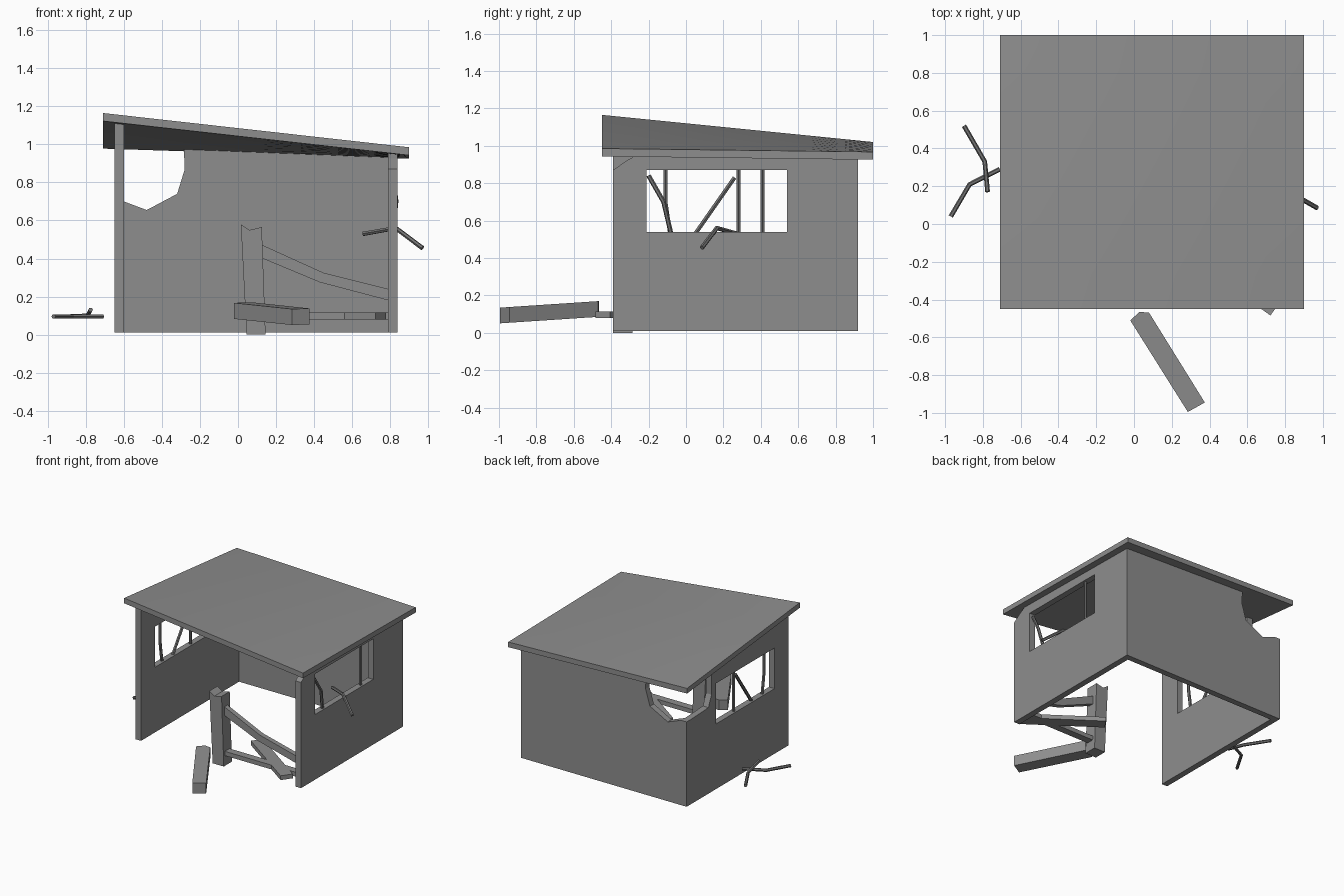
import bpy, bmesh
from mathutils import Vector

if "Cube" in bpy.data.objects:
    bpy.data.objects.remove(bpy.data.objects["Cube"], do_unlink=True)


def make_material(name, value):
    mat = bpy.data.materials.new(name)
    mat.use_nodes = True
    colour = (value, value, value, 1)
    mat.diffuse_color = colour
    mat.node_tree.nodes["Principled BSDF"].inputs["Base Color"].default_value = colour
    return mat


GREY = make_material("plain grey", 0.27)
DARK = make_material("dark metal grey", 0.17)

# Roof extents and corner heights (bilinear, slightly twisted)
X0, X1, Y0, Y1 = -0.71, 0.90, -0.45, 1.0
THICK = 0.042


def roof_top(x, y):
    u, v = (x - X0) / (X1 - X0), (y - Y0) / (Y1 - Y0)
    front = 1.165 + u * (0.985 - 1.165)
    back = 1.02 + u * (0.967 - 1.02)
    return front + v * (back - front)


def wall_top(x, y):
    return roof_top(x, y) - THICK + 0.008


def finish(name, bm, mat=GREY):
    bmesh.ops.recalc_face_normals(bm, faces=bm.faces)
    mesh = bpy.data.meshes.new(name)
    bm.to_mesh(mesh)
    bm.free()
    mesh.materials.append(mat)
    obj = bpy.data.objects.new(name, mesh)
    bpy.context.collection.objects.link(obj)
    return obj


def select(obj):
    bpy.ops.object.select_all(action="DESELECT")
    obj.select_set(True)
    bpy.context.view_layer.objects.active = obj


def prism(name, outline, axis, lo, hi, slope=0.0):
    """Extrude a 2D outline along an axis; slope tilts it in z along y."""
    place = {"x": lambda a, b, t: (t, a, b),
             "y": lambda a, b, t: (a, t, b),
             "z": lambda a, b, t: (a, b, t)}[axis]
    bm = bmesh.new()
    ends = [[bm.verts.new(place(a, b, t)) for a, b in outline] for t in (lo, hi)]
    for ring in ends:
        bm.faces.new(ring)
    n = len(outline)
    for i in range(n):
        j = (i + 1) % n
        bm.faces.new((ends[0][i], ends[0][j], ends[1][j], ends[1][i]))
    for v in bm.verts:
        v.co.z += slope * v.co.y
    return finish(name, bm)


def rectangle(a0, a1, b0, b1):
    return [(a0, b0), (a1, b0), (a1, b1), (a0, b1)]


def cut_window(wall, x):
    cutter = prism("window_cutter", rectangle(-0.21, 0.54, 0.54, 0.87), "x", x - 0.1, x + 0.1)
    cutter.hide_render = True
    mod = wall.modifiers.new("window", "BOOLEAN")
    mod.object, mod.operation, mod.solver = cutter, "DIFFERENCE", "EXACT"
    select(wall)
    bpy.ops.object.modifier_apply(modifier=mod.name)
    bpy.data.objects.remove(cutter, do_unlink=True)


def bar(name, points):
    """Thin round bar along a bent path."""
    curve = bpy.data.curves.new(name, "CURVE")
    curve.dimensions = "3D"
    curve.bevel_depth = 0.0125
    curve.bevel_resolution = 1
    curve.use_fill_caps = True
    line = curve.splines.new("POLY")
    line.points.add(len(points) - 1)
    for p, co in zip(line.points, points):
        p.co = (*co, 1)
    curve.materials.append(DARK)
    obj = bpy.data.objects.new(name, curve)
    bpy.context.collection.objects.link(obj)
    select(obj)
    bpy.ops.object.convert(target="MESH")
    for face in bpy.context.object.data.polygons:
        face.use_smooth = False


# Roof slab
bm = bmesh.new()
bmesh.ops.create_cube(bm, size=1)
bmesh.ops.subdivide_edges(bm, edges=[e for e in bm.edges if abs(e.verts[0].co.z - e.verts[1].co.z) < 0.1],
                          cuts=7, use_grid_fill=True)
for v in bm.verts:
    x = X0 + (v.co.x + 0.5) * (X1 - X0)
    y = Y0 + (v.co.y + 0.5) * (Y1 - Y0)
    v.co = (x, y, roof_top(x, y) - (THICK if v.co.z < 0 else 0))
roof = finish("roof", bm)
select(roof)
bpy.ops.object.shade_smooth_by_angle()

# Back wall with a broken corner
prism("back_wall", [(-0.65, 0.01), (0.84, 0.01), (0.84, wall_top(0.84, 0.9)),
                    (-0.285, wall_top(-0.285, 0.9)), (-0.28, 0.87), (-0.32, 0.74),
                    (-0.48, 0.655), (-0.6, 0.7), (-0.65, 0.7)], "y", 0.87, 0.92)

# Side walls with windows
XR, XL = -0.625, 0.815
right_wall = prism("right_wall", [(-0.39, 0.01), (0.87, 0.01), (0.87, 0.7), (0.64, 0.71),
                                  (0.6, 0.8), (0.6, wall_top(XR, 0.6)),
                                  (-0.39, wall_top(XR, -0.39))], "x", -0.65, -0.6)
cut_window(right_wall, XR)
left_wall = prism("left_wall", [(-0.39, 0.01), (0.87, 0.01), (0.87, wall_top(XL, 0.87)),
                                (-0.25, wall_top(XL, -0.25)), (-0.31, 0.925),
                                (-0.39, 0.87)], "x", 0.79, 0.84)
cut_window(left_wall, XL)

# Window bars, some bent or snapped
bar("left_window_bar", [(XL, 0.41, 0.53), (XL, 0.41, 0.88)])
bar("left_bent_bar", [(XL, -0.08, 0.53), (0.832, -0.12, 0.7), (XL, -0.2, 0.84)])
bar("left_snapped_bar", [(0.66, 0.27, 0.53), (0.83, 0.165, 0.56), (0.97, 0.085, 0.455)])
bar("right_window_bar", [(XR, 0.28, 0.53), (XR, 0.28, 0.88)])
bar("right_bent_bar", [(XR, -0.085, 0.53), (XR, -0.11, 0.7), (XR, -0.11, 0.88)])
bar("right_leaning_bar", [(XR, 0.05, 0.53), (XR, 0.26, 0.83)])

# Loose bars lying outside
bar("loose_bar_1", [(-0.97, 0.04, 0.095), (-0.87, 0.21, 0.095), (-0.71, 0.29, 0.095)])
bar("loose_bar_2", [(-0.9, 0.52, 0.095), (-0.79, 0.33, 0.1), (-0.775, 0.17, 0.13)])

# Broken front post and its rails
prism("front_post", [(0.045, 0), (0.145, 0), (0.125, 0.565), (0.06, 0.55), (0.015, 0.58)],
      "y", -0.39, -0.285)
prism("upper_rail", [(0.13, 0.40), (0.43, 0.275), (0.79, 0.18), (0.79, 0.24),
                     (0.45, 0.325), (0.13, 0.47)], "y", -0.36, -0.32)
prism("lower_rail", rectangle(0.13, 0.79, 0.08, 0.115), "y", -0.37, -0.31)

# Loose plank on the floor
start, end = Vector((0.22, -0.07)), Vector((0.75, -0.445))
side = (end - start).orthogonal().normalized() * 0.048
prism("loose_plank", [start + side, end + side, end - side, start - side], "z", 0.08, 0.115)

# Fallen beam with a splintered end
prism("fallen_beam", [(-0.02, -0.51), (0.03, -0.465), (0.08, -0.47), (0.375, -0.945),
                      (0.285, -0.995)], "z", 0.116, 0.2, slope=0.066)
